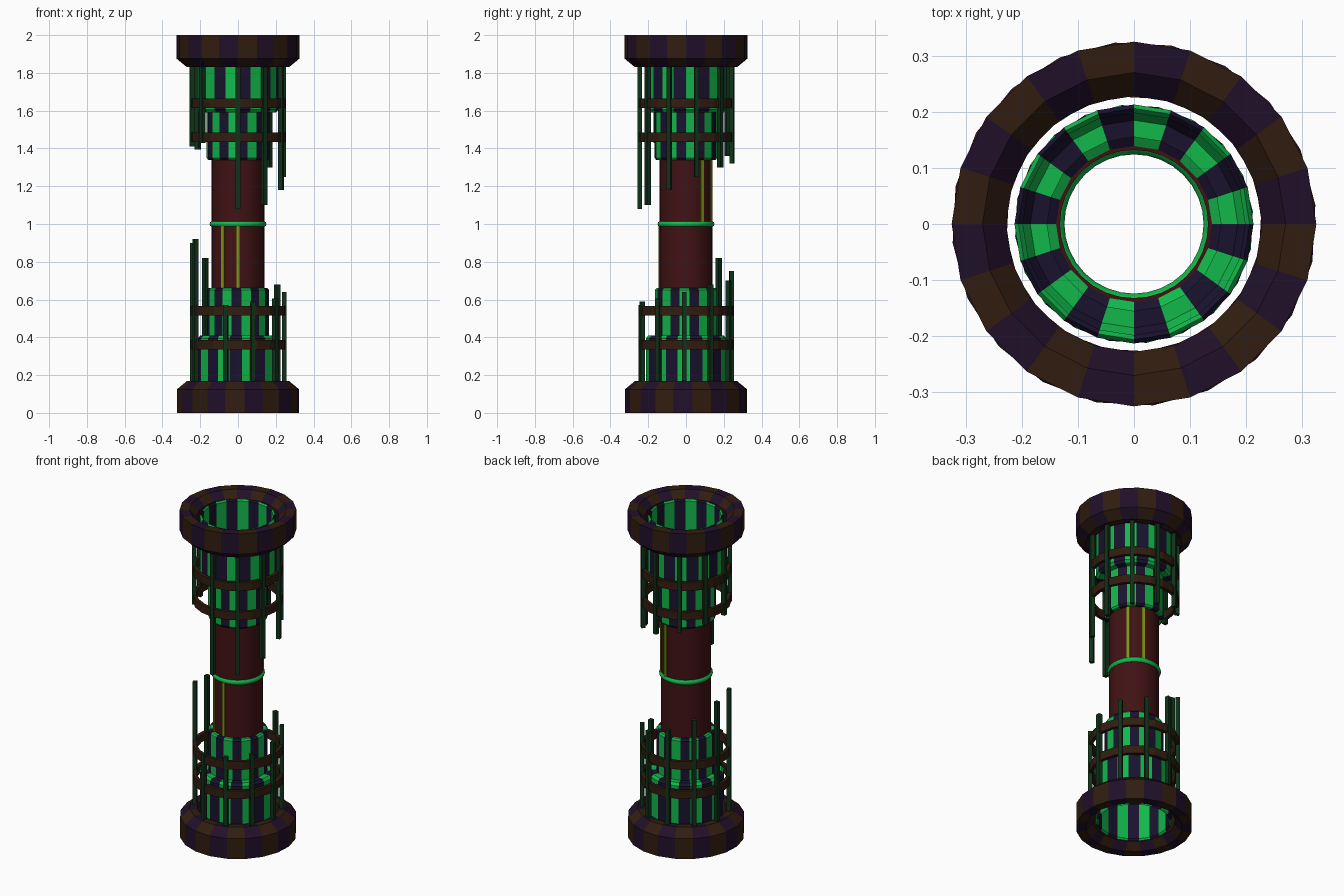
import bpy, bmesh, math
from mathutils import Matrix, Vector

if "Cube" in bpy.data.objects:
    bpy.data.objects.remove(bpy.data.objects["Cube"])


def mat(name, r, g, b):
    m = bpy.data.materials.new(name)
    m.diffuse_color = (r, g, b, 1)
    m.use_nodes = True
    m.node_tree.nodes["Principled BSDF"].inputs["Base Color"].default_value = m.diffuse_color
    return m


GREEN = mat("bright_green", .006, .48, .07)
NAVY = mat("navy", .010, .006, .028)
BROWN = mat("brown", .030, .012, .005)
PURPLE = mat("purple", .015, .005, .022)
MAROON = mat("maroon", .052, .006, .007)
ROD = mat("rod_green", .005, .032, .010)
YELLOW = mat("olive", .22, .30, .006)

# Half turn that carries the upper half onto the lower half
AX = math.radians(57)
FLIP = (Matrix.Translation((0, 0, 1))
        @ Matrix.Rotation(math.pi, 4, Vector((math.cos(AX), math.sin(AX), 0)))
        @ Matrix.Translation((0, 0, -1)))


def finish(name, bm, mats, mirrored=False, smooth=False):
    bmesh.ops.recalc_face_normals(bm, faces=bm.faces)
    me = bpy.data.meshes.new(name)
    bm.to_mesh(me)
    bm.free()
    for m in mats:
        me.materials.append(m)
    ob = bpy.data.objects.new(name, me)
    bpy.context.collection.objects.link(ob)
    if smooth:
        bpy.ops.object.select_all(action='DESELECT')
        ob.select_set(True)
        bpy.context.view_layer.objects.active = ob
        bpy.ops.object.shade_smooth_by_angle(angle=math.radians(40))
    if mirrored:
        ob.name = "upper_" + name
        low = me.copy()
        low.transform(FLIP)
        lo = bpy.data.objects.new("lower_" + name, low)
        bpy.context.collection.objects.link(lo)
    return ob


def lathe(name, profile, mats, n=20, mirrored=False, smooth=False):
    """Spin a closed (radius, z) profile; materials alternate per segment."""
    bm = bmesh.new()
    rings = []
    for i in range(n):
        a = 2 * math.pi * i / n
        rings.append([bm.verts.new((r * math.cos(a), r * math.sin(a), z))
                      for r, z in profile])
    k = len(profile)
    for i in range(n):
        A, B = rings[i], rings[(i + 1) % n]
        for j in range(k):
            f = bm.faces.new((A[j], B[j], B[(j + 1) % k], A[(j + 1) % k]))
            f.material_index = i % len(mats)
    return finish(name, bm, mats, mirrored, smooth)


def bars(name, items, radius, size, m, mirrored=False):
    """Upright box bars; items are (angle in radians, z0, z1)."""
    bm = bmesh.new()
    for a, z0, z1 in items:
        M = (Matrix.Rotation(a, 4, 'Z')
             @ Matrix.Translation((radius, 0, (z0 + z1) / 2))
             @ Matrix.Diagonal((size[0], size[1], z1 - z0, 1)))
        bmesh.ops.create_cube(bm, size=1, matrix=M)
    return finish(name, bm, [m], mirrored)


# End collars
lathe("collar", [(.325, 2), (.325, 1.875), (.27, 1.83), (.228, 1.83),
                 (.228, 1.96), (.27, 2)], [PURPLE, BROWN], mirrored=True)

# Striped stepped sleeve
lathe("striped_sleeve",
      [(.139, 1.34), (.158, 1.34), (.166, 1.35), (.166, 1.59), (.200, 1.59),
       (.213, 1.605), (.213, 1.96), (.206, 1.97), (.198, 1.96), (.198, 1.63),
       (.185, 1.61), (.155, 1.61), (.155, 1.37), (.139, 1.36)],
      [GREEN, NAVY], mirrored=True)

# Cage hoops
for label, z in (("inner", 1.46), ("outer", 1.64)):
    lathe(label + "_hoop", [(.252, z - .025), (.252, z + .025),
                            (.232, z + .025), (.232, z - .025)],
          [BROWN], mirrored=True)

# Cage rods, lengths spiralling round
ends = [1.08, 1.10, 1.18, 1.25, 1.30, 1.32, 1.36, 1.395, 1.41, 1.43]
bars("cage_rods", [(-math.pi / 2 + .6 * i, z, 1.85) for i, z in enumerate(ends)],
     .245, (.024, .024), ROD, mirrored=True)

# Core tube
lathe("core_tube", [(.14, .64), (.14, 1.36), (.132, 1.36), (.132, .64)],
      [MAROON], n=32, smooth=True)

# Middle band
lathe("middle_band", [(.137 + .013 * math.cos(t * math.pi / 5),
                       1 + .015 * math.sin(t * math.pi / 5)) for t in range(10)],
      [GREEN], n=32, smooth=True)

# Light strips on the core
rad = math.radians
bars("upper_light_strips", [(rad(37), 1.01, 1.345), (rad(71), 1.01, 1.345)],
     .139, (.012, .018), YELLOW)
bars("lower_light_strips", [(rad(270), .655, .99), (rad(235.6), .655, .99)],
     .139, (.012, .018), YELLOW)
